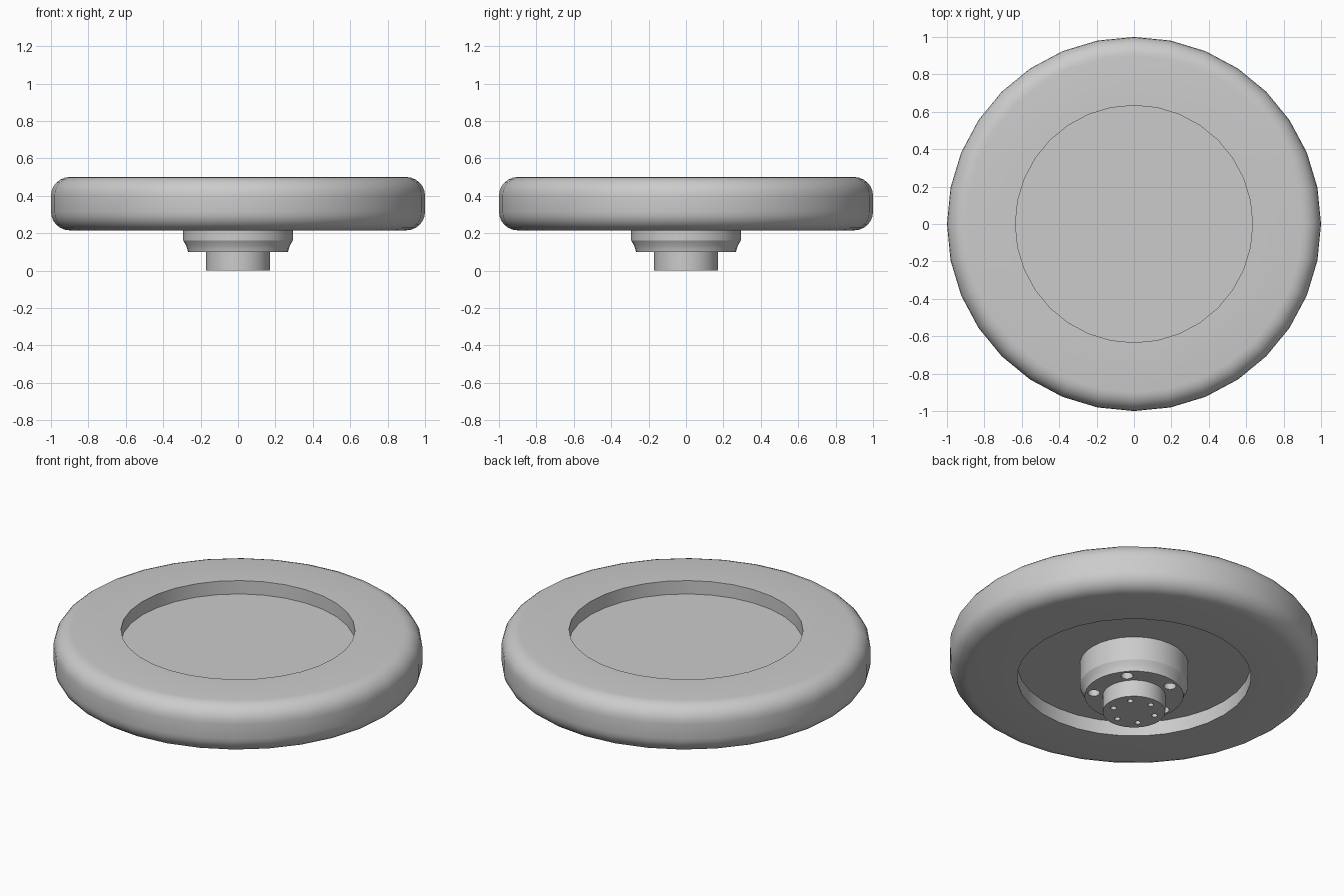
import bpy, bmesh, math
from mathutils import Matrix

cube = bpy.data.objects.get("Cube")
if cube:
    bpy.data.objects.remove(cube)

SIDES = 32
grey = bpy.data.materials.new("plain grey")
grey.use_nodes = True
grey.diffuse_color = (0.6, 0.6, 0.6, 1)
grey.node_tree.nodes["Principled BSDF"].inputs["Base Color"].default_value = (0.6, 0.6, 0.6, 1)


def finish(name, bm):
    bmesh.ops.recalc_face_normals(bm, faces=bm.faces)
    mesh = bpy.data.meshes.new(name)
    bm.to_mesh(mesh)
    bm.free()
    mesh.materials.append(grey)
    obj = bpy.data.objects.new(name, mesh)
    bpy.context.collection.objects.link(obj)
    return obj


def lathe(name, profile, closed=False):
    """Turn (radius, z) points about z; an open profile gets flat end caps."""
    bm = bmesh.new()
    rings = []
    for r, z in profile:
        rings.append([bm.verts.new((r * math.cos(math.tau * i / SIDES),
                                    r * math.sin(math.tau * i / SIDES), z))
                      for i in range(SIDES)])
    pairs = list(zip(rings, rings[1:]))
    if closed:
        pairs.append((rings[-1], rings[0]))
    else:
        bm.faces.new(rings[0])
        bm.faces.new(rings[-1])
    for a, b in pairs:
        for i in range(SIDES):
            j = (i + 1) % SIDES
            bm.faces.new((a[i], a[j], b[j], b[i]))
    return finish(name, bm)


def fillet(r, z, radius, start):
    angles = [math.radians(start + 15 * k) for k in range(7)]
    return [(r + radius * math.cos(a), z + radius * math.sin(a)) for a in angles]


def smooth(obj):
    bpy.ops.object.select_all(action='DESELECT')
    obj.select_set(True)
    bpy.context.view_layer.objects.active = obj
    bpy.ops.object.shade_smooth_by_angle(angle=math.radians(30))


def drill(obj, count, circle, radius, bottom, top):
    """Cut a circle of blind bolt holes from below."""
    bm = bmesh.new()
    for k in range(count):
        a = math.radians(40) + math.tau * k / count
        place = Matrix.Translation((circle * math.cos(a), circle * math.sin(a), (bottom + top) / 2))
        bmesh.ops.create_cone(bm, cap_ends=True, segments=16, radius1=radius,
                              radius2=radius, depth=top - bottom, matrix=place)
    cutter = finish("hole_cutter", bm)
    cutter.hide_render = True
    mod = obj.modifiers.new("holes", 'BOOLEAN')
    mod.operation = 'DIFFERENCE'
    mod.solver = 'EXACT'
    mod.object = cutter
    bpy.context.view_layer.objects.active = obj
    bpy.ops.object.modifier_apply(modifier=mod.name)
    bpy.data.objects.remove(cutter)


# Rounded outer ring
ring = lathe("outer_ring", [(0.634, 0.215)] + fillet(0.9, 0.315, 0.1, -90)
             + fillet(0.9, 0.4, 0.1, 0) + [(0.634, 0.5)], closed=True)

# Recessed disc across the ring
disc = lathe("centre_disc", [(0.634, 0.3), (0.634, 0.42)])

# Stepped hub with its neck, bolt holes in both lower faces
hub = lathe("hub", [(0.17, 0), (0.17, 0.1), (0.268, 0.1), (0.271, 0.115),
                    (0.278, 0.135), (0.293, 0.16), (0.293, 0.31)])
drill(hub, 5, 0.22, 0.033, 0.05, 0.15)
drill(hub, 6, 0.118, 0.016, -0.05, 0.05)

for part in (ring, disc, hub):
    smooth(part)
